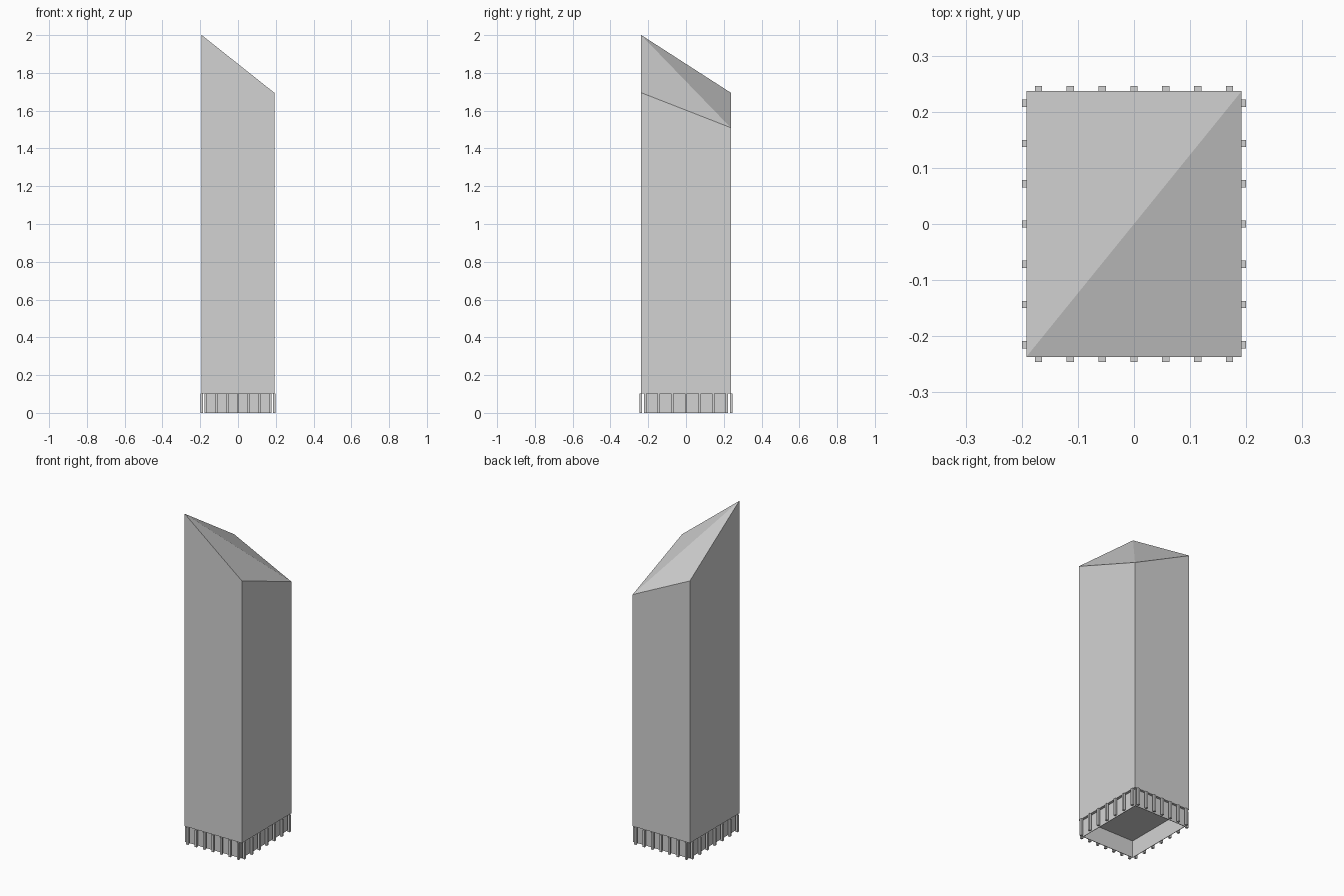
import bpy, bmesh

if "Cube" in bpy.data.objects:
    bpy.data.objects.remove(bpy.data.objects["Cube"])

grey = bpy.data.materials.new("light_grey")
grey.diffuse_color = (0.65, 0.65, 0.65, 1)
grey.use_nodes = True
grey.node_tree.nodes["Principled BSDF"].inputs["Base Color"].default_value = grey.diffuse_color

HX, HY = 0.192, 0.237      # tower half sizes
BASE = 0.103               # height of the base colonnade
INSET = 0.015              # setback of the base wall
FIN = 0.013                # fin section


def finish(name, bm):
    bmesh.ops.recalc_face_normals(bm, faces=bm.faces)
    mesh = bpy.data.meshes.new(name)
    bm.to_mesh(mesh)
    bm.free()
    mesh.materials.append(grey)
    ob = bpy.data.objects.new(name, mesh)
    bpy.context.collection.objects.link(ob)
    return ob


def add_box(bm, cx, cy, cz, sx, sy, sz):
    verts = bmesh.ops.create_cube(bm, size=1)["verts"]
    bmesh.ops.scale(bm, vec=(sx, sy, sz), verts=verts)
    bmesh.ops.translate(bm, vec=(cx, cy, cz), verts=verts)


# Tower shaft with a sloping roof folded along its diagonal
corners = [(-HX, -HY, 2.0), (HX, -HY, 1.695), (HX, HY, 1.51), (-HX, HY, 1.695)]
bm = bmesh.new()
low = [bm.verts.new((x, y, BASE)) for x, y, z in corners]
top = [bm.verts.new(c) for c in corners]
bm.faces.new(low[::-1])
for i in range(4):
    j = (i + 1) % 4
    bm.faces.new((low[i], low[j], top[j], top[i]))
bm.faces.new((top[0], top[1], top[2]))
bm.faces.new((top[0], top[2], top[3]))
finish("tower", bm)

# Recessed base wall, hollow and open underneath
bm = bmesh.new()
wx, wy, t = HX - INSET, HY - INSET, 0.003
for s in (-1, 1):
    add_box(bm, 0, s * (wy - t / 2), BASE / 2, 2 * wx, t, BASE)
    add_box(bm, s * (wx - t / 2), 0, BASE / 2, t, 2 * (wy - t), BASE)
finish("base_wall", bm)

# Seven fins along each side of the base
bm = bmesh.new()
for i in range(-3, 4):
    for s in (-1, 1):
        add_box(bm, i * 0.0567, s * (HY + 0.002), BASE / 2, FIN, FIN, BASE)
        add_box(bm, s * (HX + 0.001), i * 0.0717, BASE / 2, FIN, FIN, BASE)
finish("base_fins", bm)
